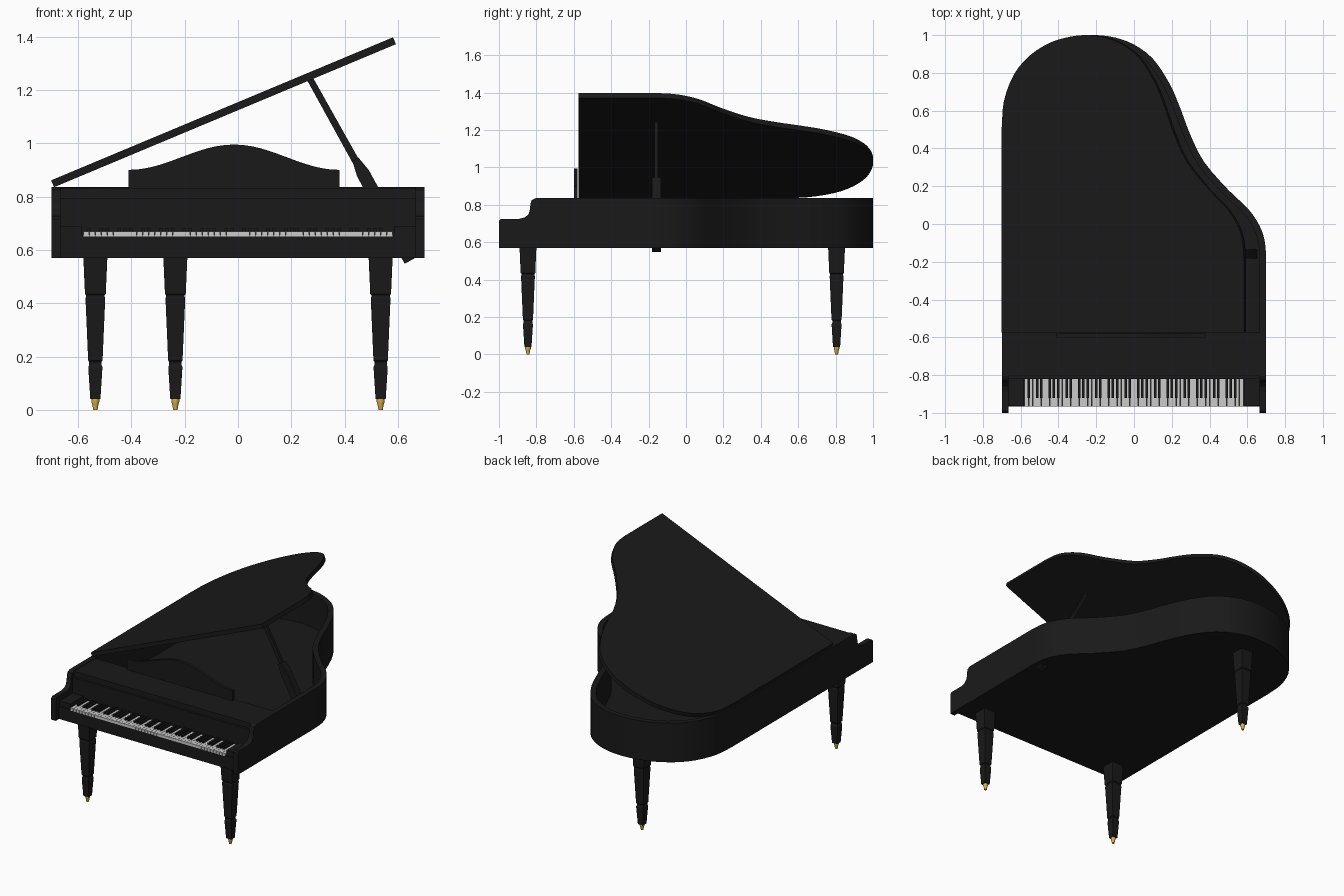
import bpy, bmesh, math
from mathutils import Matrix, Vector

if "Cube" in bpy.data.objects:
    bpy.data.objects.remove(bpy.data.objects["Cube"])


def material(name, col):
    m = bpy.data.materials.new(name)
    m.diffuse_color = (*col, 1)
    m.use_nodes = True
    m.node_tree.nodes["Principled BSDF"].inputs["Base Color"].default_value = m.diffuse_color
    return m


BLACK = material("black_lacquer", (0.01, 0.01, 0.01))
IVORY = material("ivory", (0.8, 0.8, 0.79))
BRASS = material("brass", (0.72, 0.45, 0.08))


def finish(name, bm, mat, smooth=False):
    bmesh.ops.recalc_face_normals(bm, faces=bm.faces)
    me = bpy.data.meshes.new(name)
    bm.to_mesh(me)
    bm.free()
    me.materials.append(mat)
    ob = bpy.data.objects.new(name, me)
    bpy.context.collection.objects.link(ob)
    if smooth:
        bpy.ops.object.select_all(action='DESELECT')
        ob.select_set(True)
        bpy.context.view_layer.objects.active = ob
        bpy.ops.object.shade_smooth_by_angle(angle=math.radians(30))
    return ob


def prism(name, pts, lo, hi, axis='z', mat=BLACK, smooth=False, matrix=None):
    """Extrude a 2D outline between lo and hi along the given axis."""
    place = {'x': lambda a, b, c: (c, a, b),
             'y': lambda a, b, c: (a, c, b),
             'z': lambda a, b, c: (a, b, c)}[axis]
    bm = bmesh.new()
    f = bm.faces.new([bm.verts.new(place(a, b, lo)) for a, b in pts])
    r = bmesh.ops.extrude_face_region(bm, geom=[f])
    vs = [v for v in r['geom'] if isinstance(v, bmesh.types.BMVert)]
    bmesh.ops.translate(bm, verts=vs, vec=place(0, 0, hi - lo))
    if matrix:
        bm.transform(matrix)
    return finish(name, bm, mat, smooth)


def boxes(name, items, mat=BLACK):
    """One object from several (x0, x1, y0, y1, z0, z1) boxes."""
    bm = bmesh.new()
    for x0, x1, y0, y1, z0, z1 in items:
        m = Matrix.Translation(((x0 + x1) / 2, (y0 + y1) / 2, (z0 + z1) / 2))
        m = m @ Matrix.Diagonal((x1 - x0, y1 - y0, z1 - z0, 1))
        bmesh.ops.create_cube(bm, size=1, matrix=m)
    return finish(name, bm, mat)


def spline(pts, n=3):
    """Catmull-Rom curve through the points."""
    p = [Vector(q) for q in pts]
    p = [2 * p[0] - p[1]] + p + [2 * p[-1] - p[-2]]
    out = []
    for a, b, c, d in zip(p, p[1:], p[2:], p[3:]):
        for i in range(n):
            t = i / n
            out.append(0.5 * (2 * b + (c - a) * t + (2 * a - 5 * b + 4 * c - d) * t * t
                              + (3 * b - a - 3 * c + d) * t ** 3))
    return out + [p[-2]]


CURVE = spline([(-.7, .5), (-.687, .65), (-.63, .79), (-.54, .89), (-.42, .96), (-.3, .992),
                (-.2, 1), (-.1, .987), (0, .95), (.1, .875), (.19, .74), (.25, .6),
                (.295, .48), (.37, .33), (.5, .18), (.605, .08), (.665, -.01),
                (.692, -.09), (.7, -.18)])


def outline(y0, inset=0.0):
    """Case plan, open at the front, optionally inset."""
    p = [Vector((-.7, y0))] + CURVE + [Vector((.7, y0))]
    res = []
    for i, q in enumerate(p):
        if i in (0, 1):
            t = Vector((0, 1))
        elif i >= len(p) - 2:
            t = Vector((0, -1))
        else:
            t = (p[i + 1] - p[i - 1]).normalized()
        res.append((q.x + t.y * inset, q.y - t.x * inset))
    return res


# Case: curved rim, floor and scrolled arms
W = 0.035
prism("rim", outline(-.78) + outline(-.78, W)[::-1], .57, .835, smooth=True)
prism("case_floor", outline(-.965, W), .57, .605)
arm = [(-1, .57), (-1, .715), (-.99, .725), (-.89, .725), (-.86, .733), (-.842, .75),
       (-.834, .775), (-.832, .805), (-.825, .825), (-.805, .835), (-.78, .835), (-.78, .57)]
prism("left_arm", arm, -.7, -.7 + W, 'x')
prism("right_arm", arm, .7 - W, .7, 'x')

# Keybed, key blocks, fallboard and deck
I = .7 - W
boxes("keybed", [(-I, I, -.965, -.6, .605, .655)])
boxes("key_blocks", [(-I, -.585, -.96, -.82, .655, .69), (.585, I, -.96, -.82, .655, .69)])
boxes("fallboard", [(-I, I, -.82, -.79, .655, .795)])
boxes("front_deck", [(-I, I, -.79, -.6, .655, .795), (-I, I, -.805, -.575, .795, .832)])

# Keys: 52 white, 36 black, starting on A
kw = 1.16 / 52
boxes("white_keys", [(-.58 + i * kw + .0007, -.58 + (i + 1) * kw - .0007, -.966, -.82, .65, .668)
                     for i in range(52)], IVORY)
boxes("black_keys", [(-.58 + (i + 1) * kw - .0065, -.58 + (i + 1) * kw + .0065,
                      -.92, -.82, .655, .68)
                     for i in range(51) if i % 7 in (0, 2, 3, 5, 6)])

# Music desk with bell-shaped top
desk = [(-.41, .83)]
for i in range(25):
    t = i / 12 - 1
    desk.append((-.015 + .395 * t, .9 + .0475 * (1 + math.cos(math.pi * t))))
desk.append((.38, .83))
prism("music_desk", desk, -.6, -.58, 'y', smooth=True)

# Open lid, hinged along the left side
hinge = (Matrix.Translation((-.69, 0, .835)) @ Matrix.Rotation(-math.radians(22.7), 4, 'Y')
         @ Matrix.Diagonal((1.39 / 1.4, 1, 1, 1)) @ Matrix.Translation((.7, 0, 0)))
prism("lid", outline(-.575), 0, .028, smooth=True, matrix=hinge)


# Lid prop and its thicker foot, tapering into the stick
def bar(name, a, b, wa, wb, y0, y1, neck=0.0):
    a, b = Vector(a), Vector(b)
    d = (b - a).normalized()
    n = Vector((-d.y, d.x))
    c = a + d * neck
    pts = [a + n * wa, c + n * wb, b + n * wb, b - n * wb, c - n * wb, a - n * wa]
    if not neck:
        pts = [a + n * wa, b + n * wb, b - n * wb, a - n * wa]
    prism(name, [tuple(p) for p in pts], y0, y1, 'y')


bar("lid_prop", (.268, 1.245), (.51, .81), .012, .014, -.168, -.15)
bar("prop_foot", (.44, .94), (.647, .56), .013, .025, -.183, -.135, .06)

# Square tapered legs with grooves, and brass feet
LEG = [(.57, .045), (.435, .039), (.43, .035), (.423, .035), (.418, .037), (.185, .027),
       (.18, .023), (.168, .023), (.163, .026), (.15, .026), (.04, .019)]
FOOT = [(.04, .015), (.03, .015), (.022, .012), (0, .008)]


def turned(name, prof, x, y, sides, mat):
    bm = bmesh.new()
    k = 1 / math.cos(math.pi / sides)
    rings = []
    for z, r in prof:
        ring = []
        for i in range(sides):
            a = 2 * math.pi * (i + .5) / sides
            ring.append(bm.verts.new((x + r * k * math.cos(a), y + r * k * math.sin(a), z)))
        rings.append(ring)
    for p, q in zip(rings, rings[1:]):
        for i in range(sides):
            j = (i + 1) % sides
            bm.faces.new((p[i], p[j], q[j], q[i]))
    bm.faces.new(rings[0])
    bm.faces.new(rings[-1])
    finish(name, bm, mat, sides > 8)


for tag, x, y in (("front_left", -.535, -.845), ("front_right", .535, -.845),
                  ("back", -.235, .805)):
    turned(tag + "_leg", LEG, x, y, 4, BLACK)
    turned(tag + "_foot", FOOT, x, y, 16, BRASS)
